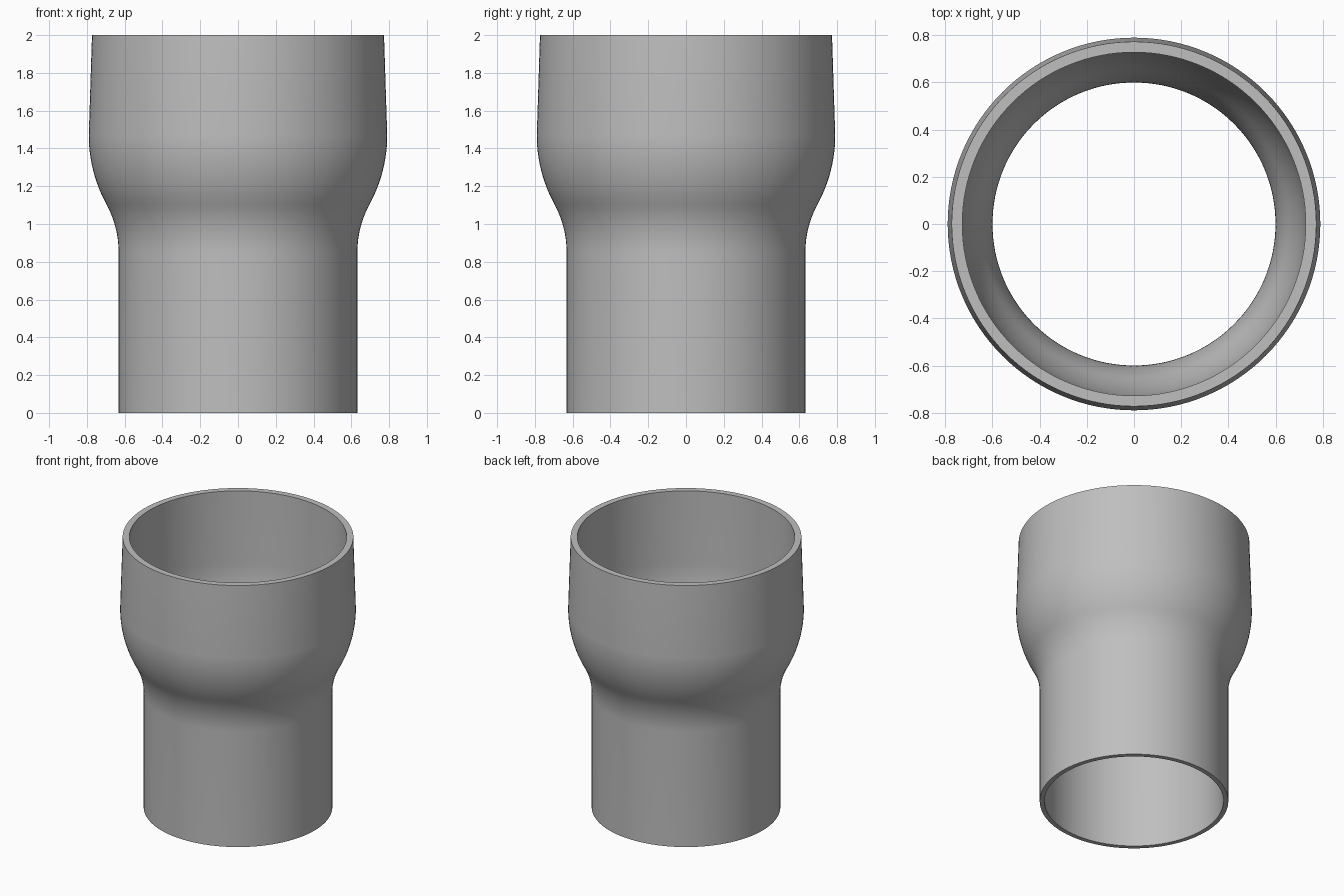
import bpy
import bmesh
import math

cube = bpy.data.objects.get("Cube")
if cube:
    bpy.data.objects.remove(cube, do_unlink=True)

SEGMENTS = 128


def ogee(r0, r1, z0, z1, split=0.41, steps=12):
    """Two tangent arcs easing from radius r0 at z0 to r1 at z1."""
    angle = 2 * math.atan((r1 - r0) / (z1 - z0))
    arc = (z1 - z0) / math.sin(angle)
    low, high = arc * split, arc * (1 - split)
    turns = [angle * i / steps for i in range(steps + 1)]
    points = [(r0 + low * (1 - math.cos(a)), z0 + low * math.sin(a)) for a in turns]
    points += [(r1 - high * (1 - math.cos(a)), z1 - high * math.sin(a))
               for a in reversed(turns[:-1])]
    return points


# Closed wall section: outer skin going up, then the bore coming down
outer = [(0.632, 0)] + ogee(0.632, 0.79, 0.85, 1.47) + [(0.773, 2)]
inner = [(0.6, 0)] + ogee(0.6, 0.728, 0.85, 1.47) + [(0.728, 2)]
section = outer + inner[::-1]

# Revolve the section around the vertical axis
bm = bmesh.new()
rings = []
for i in range(SEGMENTS):
    a = math.tau * i / SEGMENTS
    rings.append([bm.verts.new((r * math.cos(a), r * math.sin(a), z)) for r, z in section])
for i, ring in enumerate(rings):
    following = rings[(i + 1) % SEGMENTS]
    for j in range(len(section)):
        k = (j + 1) % len(section)
        bm.faces.new((ring[j], following[j], following[k], ring[k]))
bmesh.ops.recalc_face_normals(bm, faces=bm.faces)

mesh = bpy.data.meshes.new("pipe_reducer")
bm.to_mesh(mesh)
bm.free()
pipe = bpy.data.objects.new("pipe_reducer", mesh)
bpy.context.collection.objects.link(pipe)

# Plain grey finish
grey = bpy.data.materials.new("grey")
grey.use_nodes = True
colour = (0.52, 0.52, 0.52, 1)
grey.diffuse_color = colour
grey.node_tree.nodes["Principled BSDF"].inputs["Base Color"].default_value = colour
mesh.materials.append(grey)

# Smooth walls with crisp rims
bpy.ops.object.select_all(action='DESELECT')
pipe.select_set(True)
bpy.context.view_layer.objects.active = pipe
bpy.ops.object.shade_smooth_by_angle(angle=math.radians(30))
